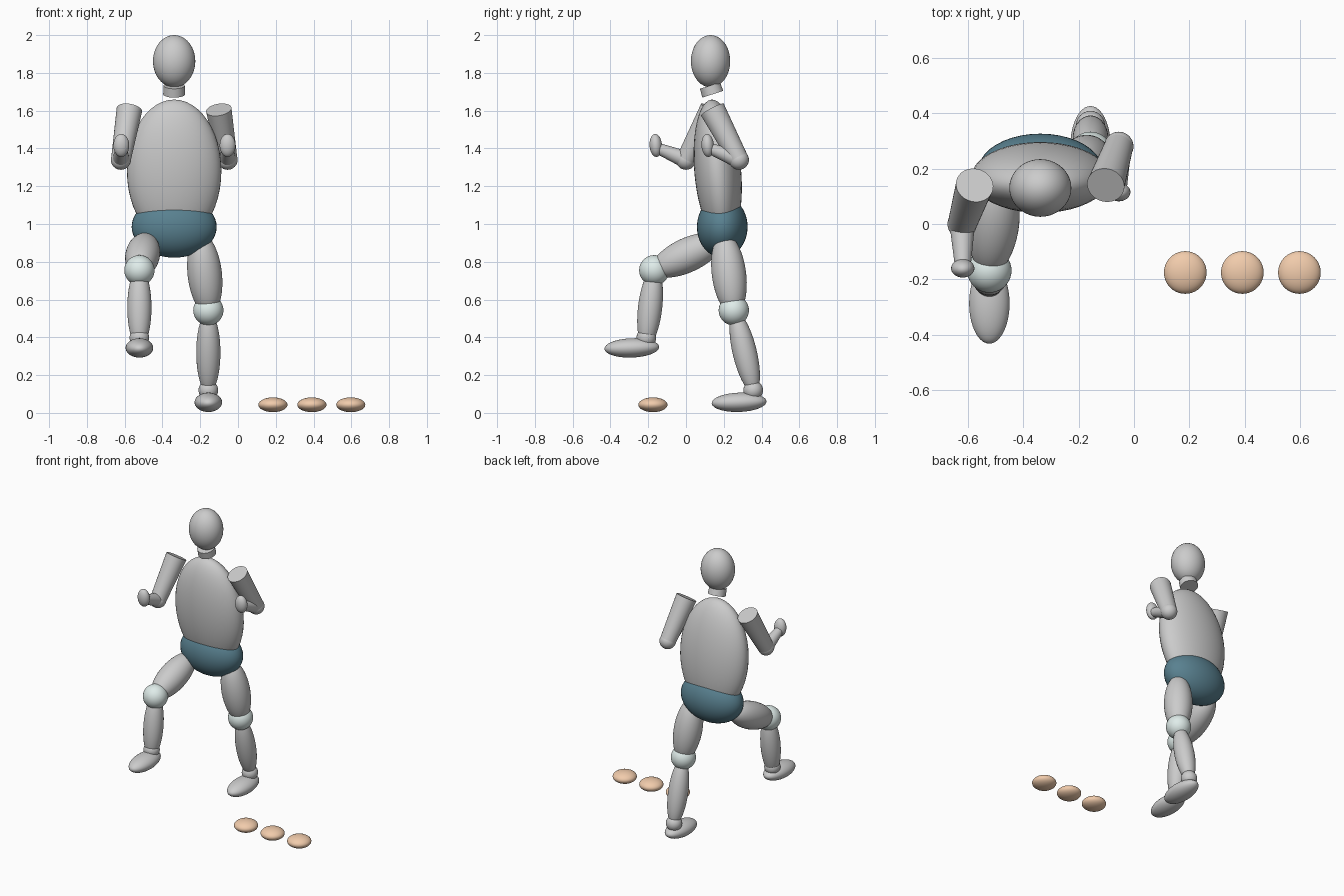
import bpy
from mathutils import Vector, Euler
from math import radians

if "Cube" in bpy.data.objects:
    bpy.data.objects.remove(bpy.data.objects["Cube"])


def material(name, rgb):
    m = bpy.data.materials.new(name)
    m.diffuse_color = (*rgb, 1)
    m.use_nodes = True
    m.node_tree.nodes["Principled BSDF"].inputs["Base Color"].default_value = m.diffuse_color
    return m


BLUE = material("blue_cloth", (0.10, 0.22, 0.28))
PALE = material("pale_joint", (0.74, 0.84, 0.82))
PEACH = material("peach", (0.88, 0.60, 0.41))


def finish(name, mat):
    ob = bpy.context.object
    ob.name = name
    if mat:
        ob.data.materials.append(mat)
    bpy.ops.object.shade_smooth_by_angle(angle=radians(35))
    return ob


def ellipsoid(name, centre, radii, mat=None, tilt=0):
    bpy.ops.mesh.primitive_uv_sphere_add(segments=40, ring_count=24, location=centre,
                                         rotation=(radians(tilt), 0, 0))
    bpy.context.object.scale = radii
    return finish(name, mat)


def ball(name, centre, r, mat=None):
    return ellipsoid(name, centre, (r, r, r), mat)


def aim(a, b):
    d = Vector(b) - Vector(a)
    return (Vector(a) + Vector(b)) / 2, d.length, d.to_track_quat('Z', 'Y').to_euler()


def spindle(name, a, b, r):
    # ellipsoid stretched between two end points
    mid, length, rot = aim(a, b)
    bpy.ops.mesh.primitive_uv_sphere_add(segments=40, ring_count=24, location=mid, rotation=rot)
    bpy.context.object.scale = (r, r, length / 2)
    return finish(name, None)


def taper(name, a, b, r1, r2):
    # tapered cylinder with flat caps
    mid, length, rot = aim(a, b)
    bpy.ops.mesh.primitive_cone_add(vertices=40, radius1=r1, radius2=r2, depth=length,
                                    location=mid, rotation=rot)
    return finish(name, None)


# Head, neck and body
CX = -0.338
ellipsoid("head", (CX, 0.13, 1.862), (0.112, 0.104, 0.138))
taper("neck", (CX, 0.142, 1.687), (CX, 0.127, 1.733), 0.058, 0.056)
ellipsoid("torso", (CX, 0.168, 1.28), (0.25, 0.124, 0.38), tilt=5)
ellipsoid("hips", (CX, 0.192, 0.985), (0.225, 0.134, 0.163), BLUE)

# Arms: shoulder, elbow, wrist, hand
arms = {
    "right": ((-0.575, 0.14, 1.605), (-0.62, 0.0, 1.34), (-0.618, -0.14, 1.397), (-0.618, -0.16, 1.416)),
    "left": ((-0.102, 0.14, 1.605), (-0.055, 0.28, 1.34), (-0.055, 0.135, 1.397), (-0.055, 0.115, 1.416)),
}
for side, (shoulder, elbow, wrist, hand) in arms.items():
    taper(side + "_upper_arm", shoulder, elbow, 0.068, 0.052)
    ball(side + "_elbow", elbow, 0.053)
    taper(side + "_forearm", elbow, wrist, 0.046, 0.03)
    ellipsoid(side + "_hand", hand, (0.042, 0.033, 0.061), tilt=4)

# Legs: thigh ends, knee, shin ends, ankle, foot
legs = {
    "right": ((-0.485, 0.19, 0.92), (-0.525, -0.178, 0.75), (-0.522, -0.168, 0.755),
              (-0.522, -0.165, 0.77), (-0.522, -0.215, 0.345), (-0.522, -0.21, 0.398), (-0.522, -0.287, 0.344)),
    "left": ((-0.2, 0.2, 0.95), (-0.152, 0.255, 0.52), (-0.157, 0.253, 0.543),
             (-0.157, 0.26, 0.535), (-0.157, 0.362, 0.105), (-0.157, 0.356, 0.12), (-0.157, 0.281, 0.056)),
}
for side, (hip, thigh_end, knee, shin_top, shin_end, ankle, foot) in legs.items():
    spindle(side + "_thigh", hip, thigh_end, 0.091)
    ball(side + "_knee", knee, 0.08, PALE)
    spindle(side + "_shin", shin_top, shin_end, 0.064)
    ball(side + "_ankle", ankle, 0.052)
    ellipsoid(side + "_foot", foot, (0.073, 0.145, 0.051), tilt=2)

# Row of flattened discs on the ground
for i in range(3):
    ellipsoid(f"ground_disc_{i + 1}", (0.185 + 0.206 * i, -0.175, 0.043), (0.077, 0.077, 0.039), PEACH)
